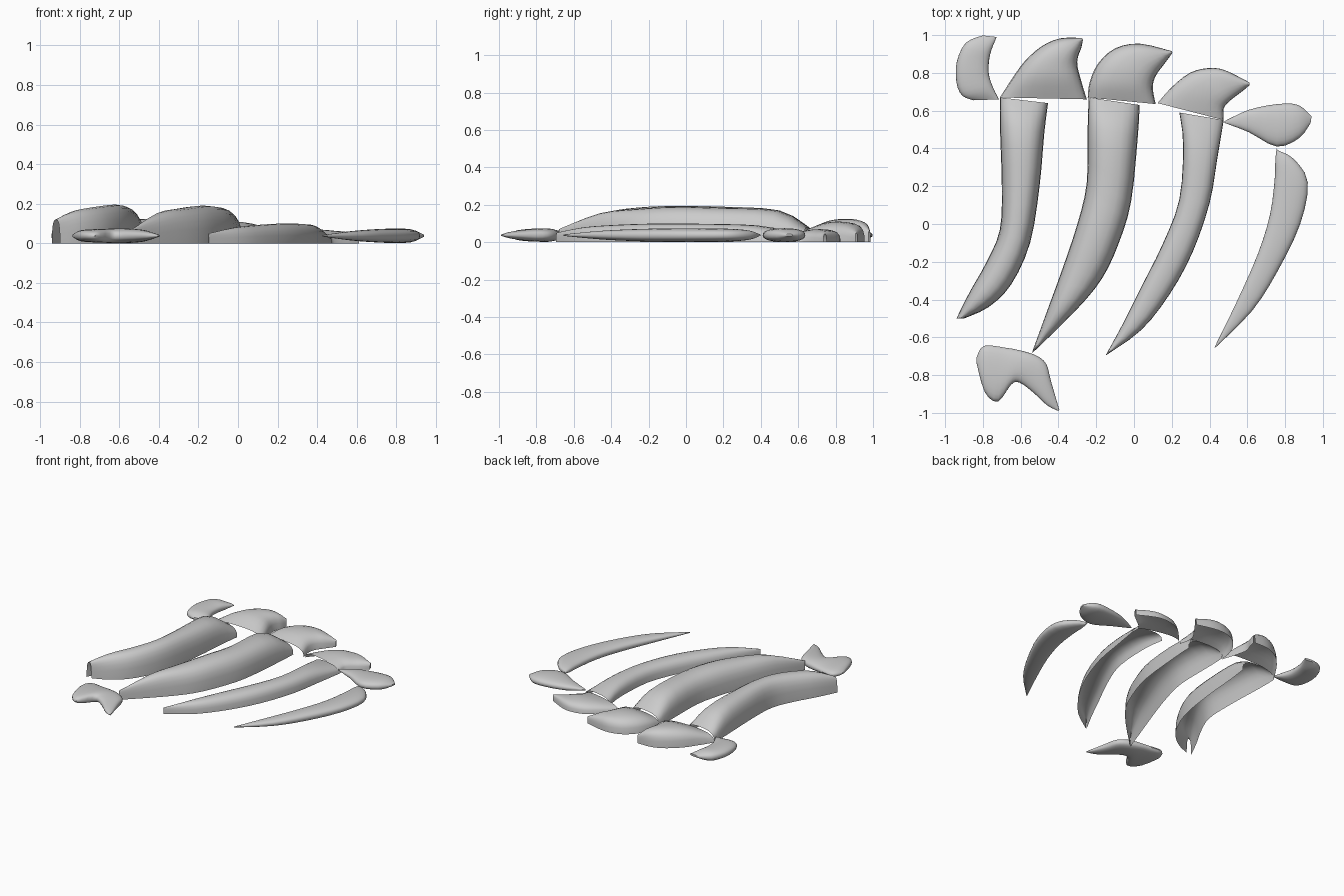
import bpy, bmesh
from math import sin, cos, pi, copysign


def smooth(rows, sub=3):
    """Catmull-Rom interpolation of the stations along a part."""
    out, n = [], len(rows)
    for i in range(n - 1):
        a, b, c, d = rows[max(i - 1, 0)], rows[i], rows[i + 1], rows[min(i + 2, n - 1)]
        for k in range(sub):
            t = k / sub
            out.append([0.5 * (2 * q + (r - p) * t + (2 * p - 5 * q + 4 * r - s) * t * t
                               + (3 * q - p - 3 * r + s) * t ** 3)
                        for p, q, r, s in zip(a, b, c, d)])
    return out + [list(rows[-1])]


def part(name, rows, lens=False, sides=12):
    """rows: left x, y, right x, y, height. Shells are open below, lenses closed."""
    bm = bmesh.new()
    rings = []
    count = 2 * sides if lens else sides + 1
    for lx, ly, rx, ry, h in smooth(rows):
        ring = []
        for j in range(count):
            a = pi * j / sides
            c, s = cos(a), sin(a)
            if lens:
                u = (1 - copysign(abs(c) ** 0.9, c)) / 2
                z = 0.038 + h * copysign(abs(s) ** 0.8, s)
            else:
                u = (1 - copysign(abs(c) ** 0.8, c)) / 2
                z = h * abs(s) ** 0.65 if 0 < j < sides else 0
            ring.append(bm.verts.new((lx + (rx - lx) * u, ly + (ry - ly) * u, z)))
        rings.append(ring)
    for p, q in zip(rings, rings[1:]):
        for j in range(count if lens else count - 1):
            k = (j + 1) % count
            bm.faces.new((p[j], p[k], q[k], q[j]))
    if lens:
        bm.faces.new(rings[0])
        bm.faces.new(rings[-1])
    bmesh.ops.remove_doubles(bm, verts=bm.verts, dist=0.0008)
    bmesh.ops.recalc_face_normals(bm, faces=bm.faces)
    if not lens and sum(f.normal.z * f.calc_area() for f in bm.faces) < 0:
        bmesh.ops.reverse_faces(bm, faces=bm.faces)
    me = bpy.data.meshes.new(name)
    bm.to_mesh(me)
    bm.free()
    ob = bpy.data.objects.new(name, me)
    bpy.context.collection.objects.link(ob)
    bpy.ops.object.select_all(action='DESELECT')
    ob.select_set(True)
    bpy.context.view_layer.objects.active = ob
    bpy.ops.object.shade_smooth_by_angle(angle=0.7)


# long curved blades
part("blade_1", [(-.71, .67, -.455, .64, .08), (-.71, .52, -.475, .48, .17), (-.70, .2, -.50, .2, .19),
                 (-.71, -.03, -.55, -.1, .195), (-.78, -.2, -.65, -.32, .185),
                 (-.87, -.36, -.77, -.44, .165), (-.94, -.5, -.90, -.5, .12)])
part("blade_2", [(-.24, .67, .03, .63, .08), (-.245, .52, .02, .46, .17), (-.25, .22, -.015, .12, .185),
                 (-.30, 0, -.08, -.1, .19), (-.38, -.24, -.17, -.29, .178),
                 (-.46, -.46, -.31, -.46, .155), (-.54, -.68, -.535, -.68, .07)])
part("blade_3", [(.24, .59, .475, .55, .055), (.26, .42, .44, .34, .09), (.24, .13, .40, .11, .098),
                 (.15, -.11, .31, -.15, .1), (.04, -.33, .19, -.37, .094),
                 (-.06, -.53, .04, -.56, .08), (-.15, -.695, -.145, -.693, .05)])
part("blade_4", [(.755, .40, .76, .39, .004), (.748, .335, .845, .345, .024), (.745, .24, .92, .22, .034),
                 (.72, .05, .88, 0, .036), (.655, -.16, .76, -.25, .034),
                 (.54, -.42, .625, -.46, .024), (.425, -.655, .43, -.655, .004)], lens=True)

# hooked heads above the blades
part("head_2", [(-.71, .67, -.25, .66, .075), (-.645, .77, -.28, .76, .115), (-.58, .86, -.30, .84, .125),
                (-.49, .94, -.295, .89, .12), (-.39, .983, -.28, .93, .10), (-.275, .985, -.27, .975, .06)])
part("head_3", [(-.245, .67, .115, .635, .07), (-.235, .75, .10, .71, .1), (-.19, .85, .105, .76, .11),
                (-.10, .93, .125, .80, .105), (.03, .955, .155, .84, .09), (.20, .915, .203, .905, .05)])
part("head_4", [(.125, .64, .475, .55, .05), (.20, .725, .475, .61, .065), (.295, .8, .495, .64, .07),
                (.39, .825, .53, .67, .065), (.48, .815, .57, .70, .06), (.61, .75, .612, .735, .045)])

# small end pieces
part("head_1", [(-.85, .655, -.715, .66, .008), (-.91, .68, -.745, .72, .03), (-.94, .75, -.768, .79, .036),
                (-.938, .86, -.768, .86, .037), (-.89, .96, -.755, .92, .034), (-.80, .998, -.727, .99, .008)],
     lens=True)
part("head_5", [(.48, .545, .48, .535, .004), (.61, .605, .61, .485, .026), (.76, .635, .755, .41, .036),
                (.87, .63, .875, .455, .033), (.94, .57, .935, .535, .006)], lens=True)
part("foot", [(-.835, -.71, -.835, -.73, .006), (-.795, -.645, -.79, -.89, .028), (-.68, -.655, -.72, -.94, .034),
              (-.60, -.67, -.65, -.85, .036), (-.52, -.695, -.605, -.84, .036), (-.465, -.74, -.53, -.895, .032),
              (-.44, -.83, -.46, -.96, .022), (-.395, -.985, -.40, -.99, .004)], lens=True)
